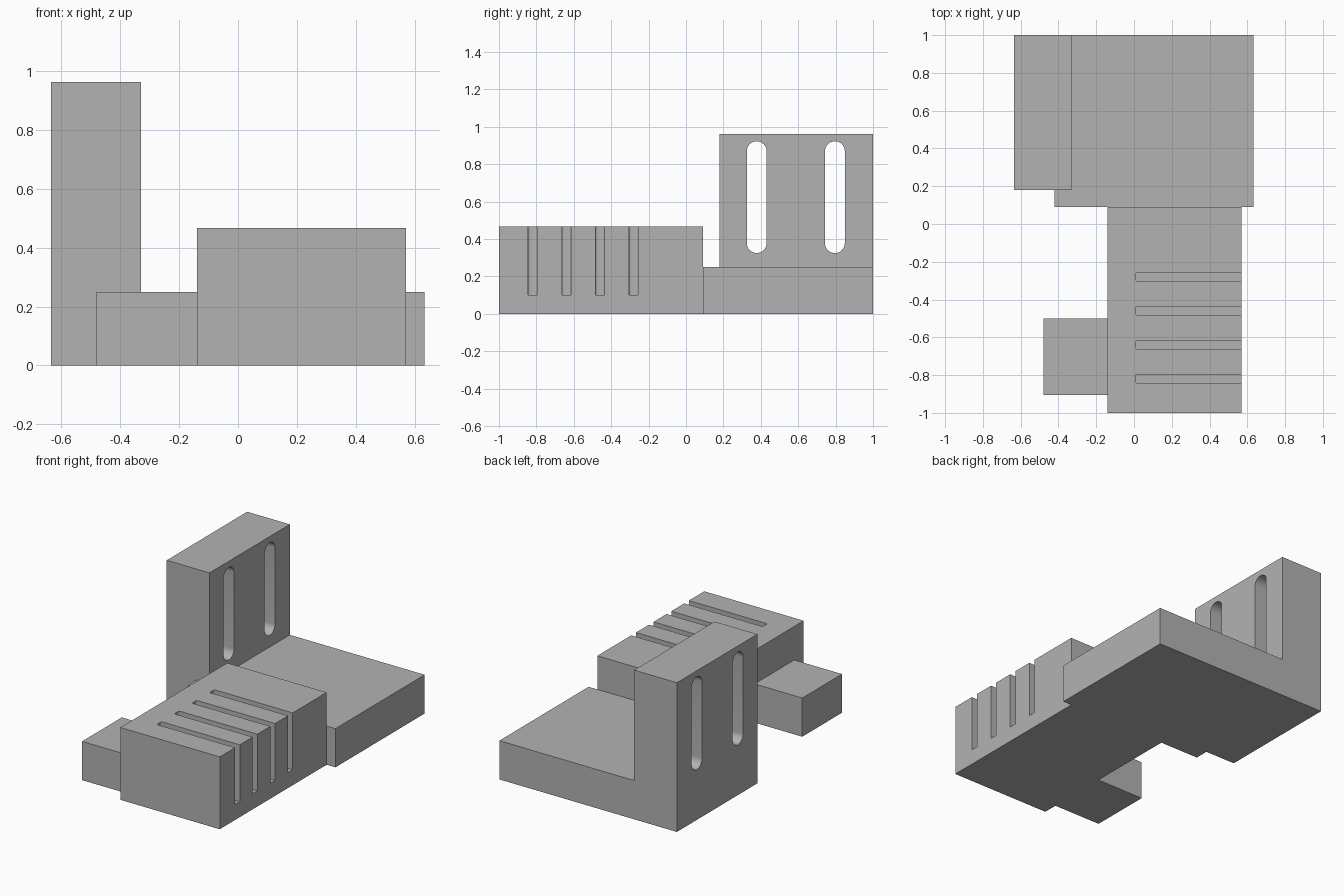
import bpy, bmesh
from math import cos, sin, pi, radians
from mathutils import Vector

cube = bpy.data.objects.get("Cube")
if cube:
    bpy.data.objects.remove(cube, do_unlink=True)

grey = bpy.data.materials.new("plain grey")
grey.use_nodes = True
grey.diffuse_color = (0.45, 0.45, 0.45, 1)
grey.node_tree.nodes["Principled BSDF"].inputs["Base Color"].default_value = grey.diffuse_color


def prism(name, points, along):
    """Extrude a closed outline of 3D points along a vector."""
    bm = bmesh.new()
    face = bm.faces.new([bm.verts.new(p) for p in points])
    new = bmesh.ops.extrude_face_region(bm, geom=[face])["geom"]
    bmesh.ops.translate(bm, vec=Vector(along), verts=[v for v in new if isinstance(v, bmesh.types.BMVert)])
    bmesh.ops.recalc_face_normals(bm, faces=bm.faces)
    mesh = bpy.data.meshes.new(name)
    bm.to_mesh(mesh)
    bm.free()
    mesh.materials.append(grey)
    obj = bpy.data.objects.new(name, mesh)
    bpy.context.collection.objects.link(obj)
    return obj


def box(name, x0, x1, y0, y1, height):
    return prism(name, [(x0, y0, 0), (x1, y0, 0), (x1, y1, 0), (x0, y1, 0)], (0, 0, height))


def cut(obj, cutters):
    """Subtract every cutter, then discard it."""
    bpy.context.view_layer.objects.active = obj
    for cutter in cutters:
        mod = obj.modifiers.new("cut", "BOOLEAN")
        mod.operation, mod.solver, mod.object = "DIFFERENCE", "EXACT", cutter
        bpy.ops.object.modifier_apply(modifier=mod.name)
        bpy.data.objects.remove(cutter, do_unlink=True)
    bpy.ops.object.select_all(action="DESELECT")
    obj.select_set(True)
    bpy.ops.object.shade_smooth_by_angle(angle=radians(30))


def wall_slot(y, z0, z1, r):
    """Round-ended slot cutter running through the wall."""
    arc = [pi * i / 16 for i in range(17)]
    top = [(-1, y + r * cos(a), z1 - r + r * sin(a)) for a in arc]
    bottom = [(-1, y - r * cos(a), z0 + r - r * sin(a)) for a in arc]
    return prism("wall_slot_cutter", top + bottom, (1, 0, 0))


def block_slot(y, half, r):
    """Slot cutter open at the top and side, with eased inner corners."""
    arc = [pi / 2 * i / 4 for i in range(5)]
    x = 0.01 + r
    upper = [(x - r * sin(a), y + half - r + r * cos(a), 0.1) for a in arc]
    lower = [(px, 2 * y - py, z) for px, py, z in reversed(upper)]
    return prism("block_slot_cutter", [(1, y + half, 0.1)] + upper + lower + [(1, y - half, 0.1)], (0, 0, 1))


# Low slab that wraps around the wall's front corner
prism("base_slab", [(-0.42, 0.09, 0), (0.633, 0.09, 0), (0.633, 1, 0),
                    (-0.33, 1, 0), (-0.33, 0.18, 0), (-0.42, 0.18, 0)], (0, 0, 0.25))

# Tall wall with two through slots
wall = box("tall_wall", -0.635, -0.33, 0.18, 1, 0.963)
cut(wall, [wall_slot(y, 0.325, 0.923, 0.053) for y in (0.378, 0.796)])

# Front block with four grooves
block = box("front_block", -0.14, 0.57, -1, 0.09, 0.467)
cut(block, [block_slot(-0.82 + 0.18 * i, 0.024, 0.01) for i in range(4)])

# Side tab
box("side_tab", -0.48, -0.14, -0.905, -0.5, 0.25)
